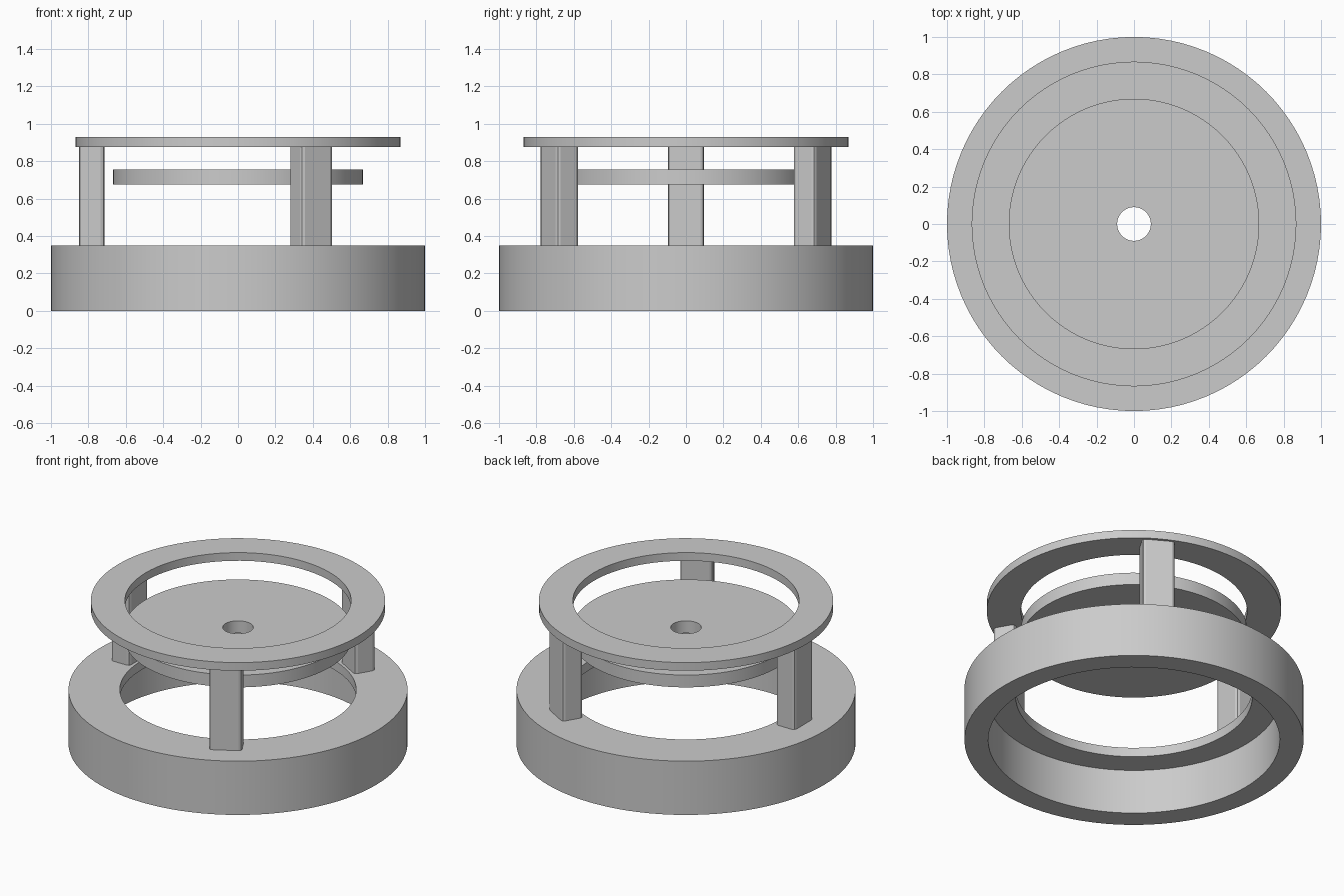
import bpy
import bmesh
from math import radians, cos, sin, pi

SEGMENTS = 96

cube = bpy.data.objects.get("Cube")
if cube:
    bpy.data.objects.remove(cube, do_unlink=True)

grey = bpy.data.materials.new("plain grey")
grey.use_nodes = True
grey.diffuse_color = (0.6, 0.6, 0.6, 1)
grey.node_tree.nodes["Principled BSDF"].inputs["Base Color"].default_value = (0.6, 0.6, 0.6, 1)


def finish(name, bm):
    """Turn a bmesh into a grey object with smooth curves and sharp edges."""
    bmesh.ops.recalc_face_normals(bm, faces=bm.faces)
    mesh = bpy.data.meshes.new(name)
    bm.to_mesh(mesh)
    bm.free()
    mesh.materials.append(grey)
    obj = bpy.data.objects.new(name, mesh)
    bpy.context.collection.objects.link(obj)
    bpy.ops.object.select_all(action="DESELECT")
    obj.select_set(True)
    bpy.context.view_layer.objects.active = obj
    bpy.ops.object.shade_smooth_by_angle(angle=radians(20))
    return obj


def lathe(name, profile):
    """Revolve a closed (radius, height) profile around the z axis."""
    bm = bmesh.new()
    rings = []
    for i in range(SEGMENTS):
        a = 2 * pi * i / SEGMENTS
        rings.append([bm.verts.new((r * cos(a), r * sin(a), z)) for r, z in profile])
    n = len(profile)
    for i in range(SEGMENTS):
        p, q = rings[i], rings[(i + 1) % SEGMENTS]
        for j in range(n):
            k = (j + 1) % n
            bm.faces.new((p[j], q[j], q[k], p[k]))
    return finish(name, bm)


def ring(name, inner, outer, bottom, top):
    return lathe(name, [(inner, bottom), (outer, bottom), (outer, top), (inner, top)])


def pillar(name, angle):
    """Upright post with softened vertical edges, facing away from the axis."""
    bm = bmesh.new()
    bmesh.ops.create_cube(bm, size=1)
    bottom, top = 0.33, 0.929
    bmesh.ops.scale(bm, vec=(0.136, 0.195, top - bottom), verts=bm.verts)
    upright = [e for e in bm.edges if abs(e.verts[0].co.z - e.verts[1].co.z) > 0.1]
    bmesh.ops.bevel(bm, geom=upright, offset=0.02, segments=2, profile=0.5, affect="EDGES")
    bmesh.ops.translate(bm, vec=(0.782, 0, (bottom + top) / 2), verts=bm.verts)
    obj = finish(name, bm)
    obj.rotation_euler.z = radians(angle)
    return obj


# Hollow base with an inward lip at the top
lathe("base", [(0.86, 0), (1, 0), (1, 0.35), (0.697, 0.35), (0.697, 0.29), (0.86, 0.29)])

# Floating disc with a centre hole, and the ring above it
ring("centre_disc", 0.09, 0.667, 0.675, 0.755)
ring("top_ring", 0.667, 0.868, 0.877, 0.93)

# Three posts joining base and top ring
for name, angle in (("left_front_pillar", -60), ("left_back_pillar", 60), ("right_pillar", 180)):
    pillar(name, angle)
